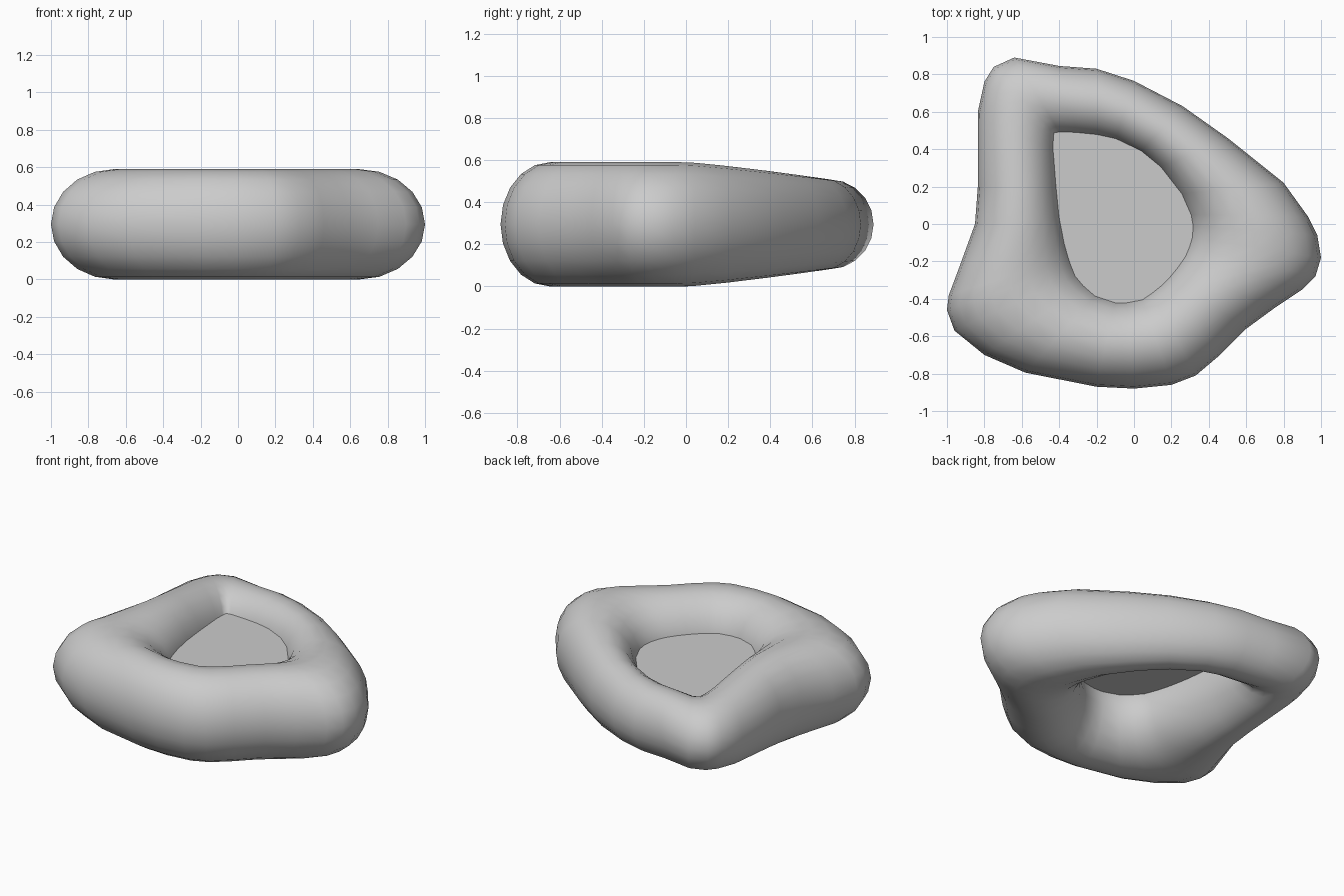
import bpy, bmesh, math

if "Cube" in bpy.data.objects:
    bpy.data.objects.remove(bpy.data.objects["Cube"])

# Plan outline: (outer x, outer y, inner x, inner y) around the ring
RIBS = [
    (-.75, .84, -.41, .47), (-.64, .89, -.385, .47), (-.40, .845, -.30, .47),
    (-.20, .83, -.20, .46), (0, .765, -.10, .44), (.26, .63, .03, .38),
    (.50, .46, .13, .30), (.80, .22, .24, .16), (.93, .04, .29, .05),
    (.98, -.06, .30, -.01), (1, -.18, .295, -.07), (.97, -.28, .28, -.12),
    (.90, -.35, .26, -.17), (.75, -.45, .22, -.23), (.60, -.56, .18, -.28),
    (.46, -.70, .14, -.32), (.33, -.81, .09, -.36), (.20, -.86, .04, -.395),
    (0, -.88, -.04, -.41), (-.20, -.87, -.10, -.41), (-.58, -.795, -.20, -.375),
    (-.80, -.70, -.26, -.32), (-.96, -.57, -.30, -.27), (-1, -.46, -.32, -.22),
    (-.99, -.38, -.335, -.18), (-.93, -.22, -.36, -.10), (-.85, 0, -.39, .04),
    (-.835, .20, -.405, .20), (-.835, .60, -.415, .38), (-.80, .76, -.413, .44),
]
SIDES = 20
MID = 0.295


def make_object(name, bm):
    bmesh.ops.recalc_face_normals(bm, faces=bm.faces)
    mesh = bpy.data.meshes.new(name)
    bm.to_mesh(mesh)
    bm.free()
    mesh.shade_smooth()
    obj = bpy.data.objects.new(name, mesh)
    bpy.context.collection.objects.link(obj)
    return obj


# Soft inflated ring: an oval section at each rib, thinner toward the back
bm = bmesh.new()
loops = []
for ox, oy, ix, iy in RIBS:
    cx, cy = (ox + ix) / 2, (oy + iy) / 2
    height = MID - 0.13 * max(cy, 0) ** 1.2
    loop = []
    for k in range(SIDES):
        a = 2 * math.pi * k / SIDES
        c = math.cos(a)
        loop.append(bm.verts.new((cx + (ox - cx) * c, cy + (oy - cy) * c,
                                  MID + height * math.sin(a))))
    loops.append(loop)
for i, a in enumerate(loops):
    b = loops[(i + 1) % len(loops)]
    for k in range(SIDES):
        n = (k + 1) % SIDES
        bm.faces.new((a[k], b[k], b[n], a[n]))
make_object("ring_cushion", bm)

# Flat floor closing the opening, its edge tucked into the ring
bm = bmesh.new()
edge = [bm.verts.new((ix + (ox - ix) * .1, iy + (oy - iy) * .1, .385))
        for ox, oy, ix, iy in RIBS]
centre = bm.verts.new((-.06, 0, .385))
for i, v in enumerate(edge):
    bm.faces.new((v, edge[(i + 1) % len(edge)], centre))
make_object("centre_floor", bm)
